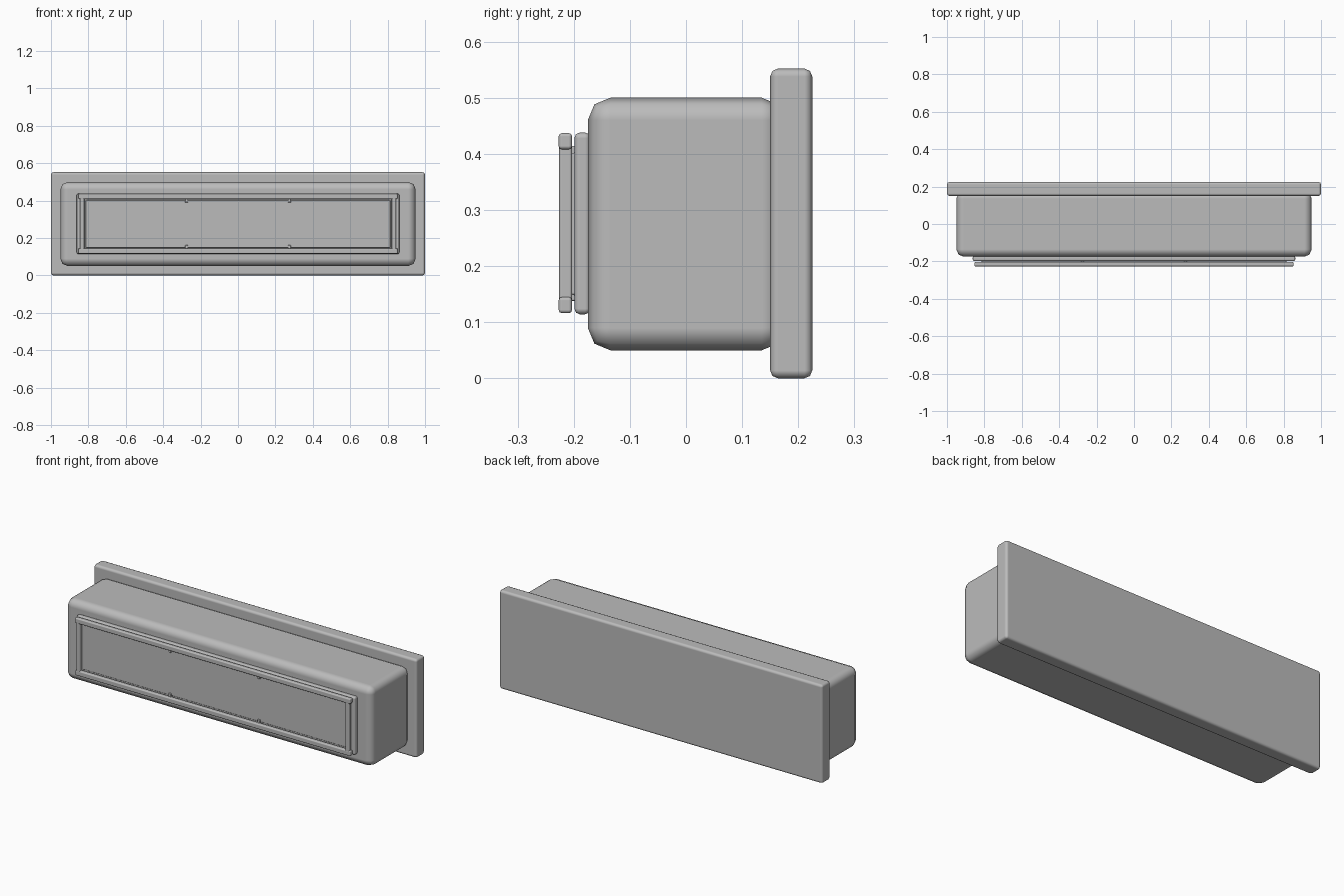
import bpy

cube = bpy.data.objects.get("Cube")
if cube:
    bpy.data.objects.remove(cube, do_unlink=True)

grey = bpy.data.materials.new("plain grey")
grey.use_nodes = True
COLOUR = (0.5, 0.5, 0.5, 1)
grey.diffuse_color = COLOUR
grey.node_tree.nodes["Principled BSDF"].inputs["Base Color"].default_value = COLOUR


def box(name, x, y, z, bevel):
    """Rounded box from (min, max) ranges on each axis."""
    ranges = (x, y, z)
    bpy.ops.mesh.primitive_cube_add(size=1, location=[sum(r) / 2 for r in ranges])
    ob = bpy.context.object
    ob.name = name
    ob.scale = [r[1] - r[0] for r in ranges]
    bpy.ops.object.transform_apply(location=False, rotation=False, scale=True)
    ob.data.materials.append(grey)
    bpy.ops.object.shade_smooth()
    mod = ob.modifiers.new("rounded edges", "BEVEL")
    mod.width = bevel
    mod.segments = 2
    mod.harden_normals = True
    return ob


# Wall plate and main housing
box("back_plate", (-1, 1), (0.15, 0.225), (0, 0.552), 0.014)
box("housing", (-0.95, 0.95), (-0.175, 0.175), (0.05, 0.5), 0.04)

# Front panel with a raised centre
box("front_panel", (-0.863, 0.863), (-0.199, -0.17), (0.114, 0.438), 0.01)
box("raised_centre", (-0.815, 0.815), (-0.205, -0.18), (0.148, 0.402), 0.005)

# Frame of rails and posts standing in front of the panel
for name, z in (("lower", 0.116), ("upper", 0.408)):
    box(name + "_rail", (-0.853, 0.853), (-0.227, -0.203), (z, z + 0.029), 0.006)
for name, side in (("left", 1), ("right", -1)):
    x = sorted((side * 0.822, side * 0.845))
    box(name + "_post", x, (-0.226, -0.203), (0.13, 0.42), 0.005)

    # Small clips holding the rails to the panel
    for level, z in (("lower", 0.138), ("upper", 0.39)):
        cx = side * 0.275
        box(f"{name}_{level}_clip", (cx - 0.008, cx + 0.008),
            (-0.212, -0.19), (z, z + 0.024), 0.003)
